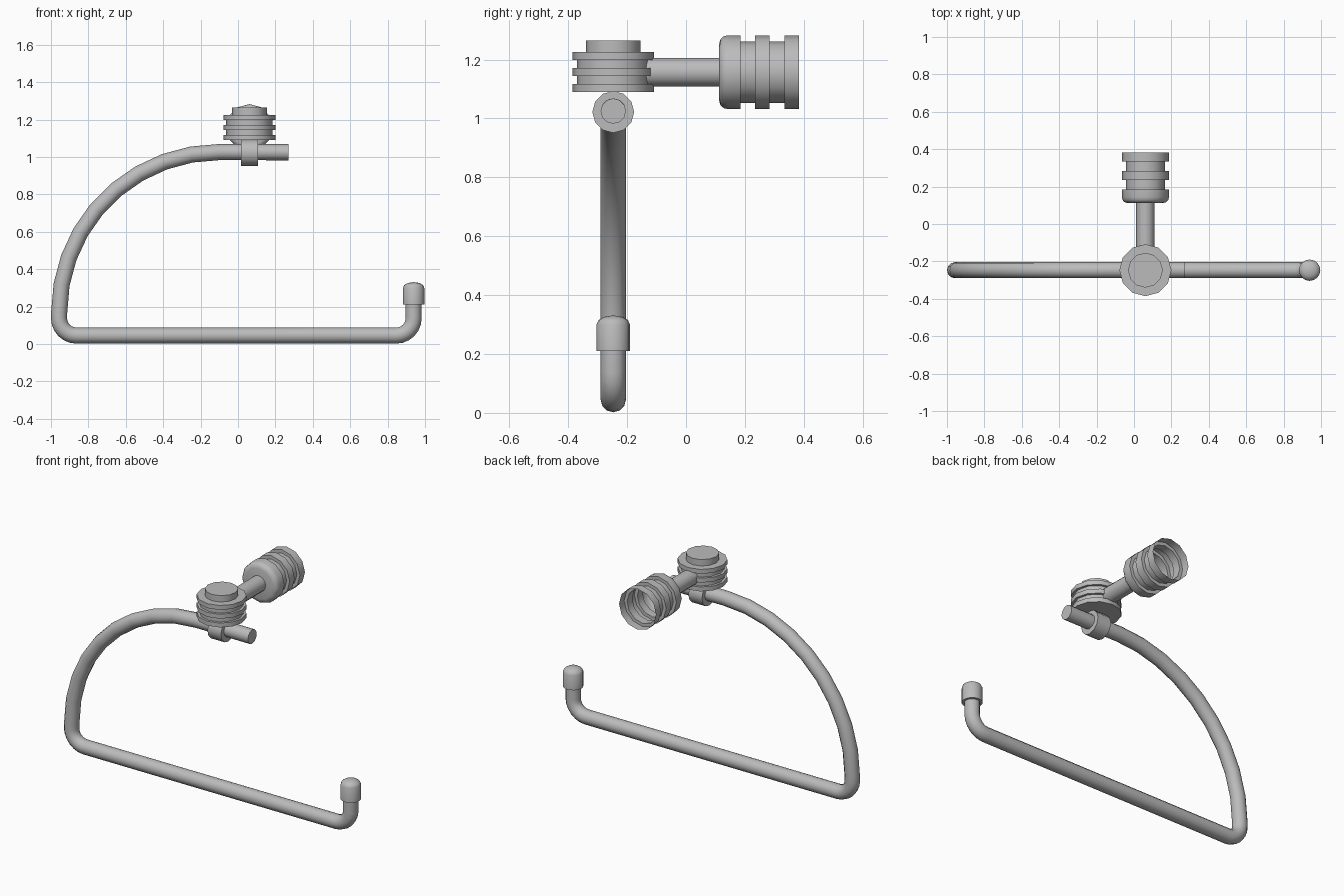
import bpy, bmesh, math
from mathutils import Matrix, Vector

if "Cube" in bpy.data.objects:
    bpy.data.objects.remove(bpy.data.objects["Cube"], do_unlink=True)

# Single brushed metal colour
metal = bpy.data.materials.new("grey_metal")
metal.use_nodes = True
GREY = (0.5, 0.5, 0.5, 1)
metal.diffuse_color = GREY
metal.node_tree.nodes["Principled BSDF"].inputs["Base Color"].default_value = GREY

BAR_Y = -0.247
POST_X = 0.061
HEAD_Z = 1.157
TOP_Z = 1.025


def finish(obj, angle=40):
    obj.data.materials.clear()
    obj.data.materials.append(metal)
    bpy.ops.object.select_all(action='DESELECT')
    obj.select_set(True)
    bpy.context.view_layer.objects.active = obj
    bpy.ops.object.shade_smooth_by_angle(angle=math.radians(angle))


def lathe(name, profile, origin, axis='Z', sides=12):
    """Revolve (radius, height) pairs about an axis; zero radius closes an end."""
    bm = bmesh.new()
    verts = [bm.verts.new((r, 0, h)) for r, h in profile]
    edges = [bm.edges.new(pair) for pair in zip(verts, verts[1:])]
    bmesh.ops.spin(bm, geom=verts + edges, cent=(0, 0, 0), axis=(0, 0, 1),
                   angle=math.tau, steps=sides)
    bmesh.ops.remove_doubles(bm, verts=bm.verts, dist=0.0005)
    bmesh.ops.recalc_face_normals(bm, faces=bm.faces)
    turn = {'Z': Matrix.Identity(4),
            'Y': Matrix.Rotation(-math.pi / 2, 4, 'X'),
            'X': Matrix.Rotation(math.pi / 2, 4, 'Y')}[axis]
    bm.transform(Matrix.Translation(Vector(origin)) @ turn)
    mesh = bpy.data.meshes.new(name)
    bm.to_mesh(mesh)
    bm.free()
    obj = bpy.data.objects.new(name, mesh)
    bpy.context.collection.objects.link(obj)
    finish(obj)
    return obj


def arc(cx, cz, radius, start, end, steps):
    angles = [math.radians(start + (end - start) * i / steps) for i in range(steps + 1)]
    return [(cx + radius * math.cos(a), cz + radius * math.sin(a)) for a in angles]


# Bent rail: straight end, large arc, lower bar and upturned tip
path = [(0.27, TOP_Z)]
path += arc(-0.10, 0.17, 0.856, 90, 180, 9)
path += arc(-0.864, 0.138, 0.093, 180, 270, 6)
path += arc(0.846, 0.138, 0.093, 270, 360, 6)
path += [(0.939, 0.25)]
curve = bpy.data.curves.new("bent_rail", 'CURVE')
curve.dimensions = '3D'
curve.bevel_depth = 0.043
curve.bevel_resolution = 4
curve.use_fill_caps = True
spline = curve.splines.new('POLY')
spline.points.add(len(path) - 1)
for point, (x, z) in zip(spline.points, path):
    point.co = (x, BAR_Y, z, 1)
rail = bpy.data.objects.new("bent_rail", curve)
bpy.context.collection.objects.link(rail)
bpy.ops.object.select_all(action='DESELECT')
rail.select_set(True)
bpy.context.view_layer.objects.active = rail
bpy.ops.object.convert(target='MESH')
finish(bpy.context.view_layer.objects.active)

# Domed cap on the upturned tip
lathe("end_cap", [(0, 0.21), (0.057, 0.21), (0.057, 0.30), (0.05, 0.315),
                  (0.032, 0.326), (0, 0.331)], (0.939, BAR_Y, 0), sides=16)

# Collar gripping the rail
lathe("collar", [(0, -0.046), (0.071, -0.046), (0.071, 0.046), (0, 0.046)],
      (POST_X, BAR_Y, TOP_Z - 0.003), 'X')

# Ribbed knob: three rings with grooves between, then a small top disc
knob = [(0, 1.09)]
for i in range(3):
    z = 1.09 + i * 0.054
    knob += [(0.139, z), (0.139, z + 0.027)]
    if i < 2:
        knob += [(0.124, z + 0.027), (0.124, z + 0.054)]
knob += [(0.093, 1.225), (0.093, 1.264), (0, 1.264)]
lathe("ribbed_knob", knob, (POST_X, BAR_Y, 0))

# Stem back to the wall mount
lathe("stem", [(0, BAR_Y), (0.049, BAR_Y), (0.049, 0.115), (0, 0.115)],
      (POST_X, 0, HEAD_Z), 'Y')

# Ribbed wall cup: a thin shell, open at the back
cup = [(0, 0.112), (0.095, 0.112), (0.112, 0.117), (0.122, 0.128), (0.1255, 0.143),
       (0.1255, 0.185)]
for y in (0.185, 0.284):
    cup += [(0.105, y), (0.105, y + 0.05), (0.1255, y + 0.05), (0.1255, y + 0.099)]
lathe("wall_cup", cup, (POST_X, 0, HEAD_Z), 'Y')
